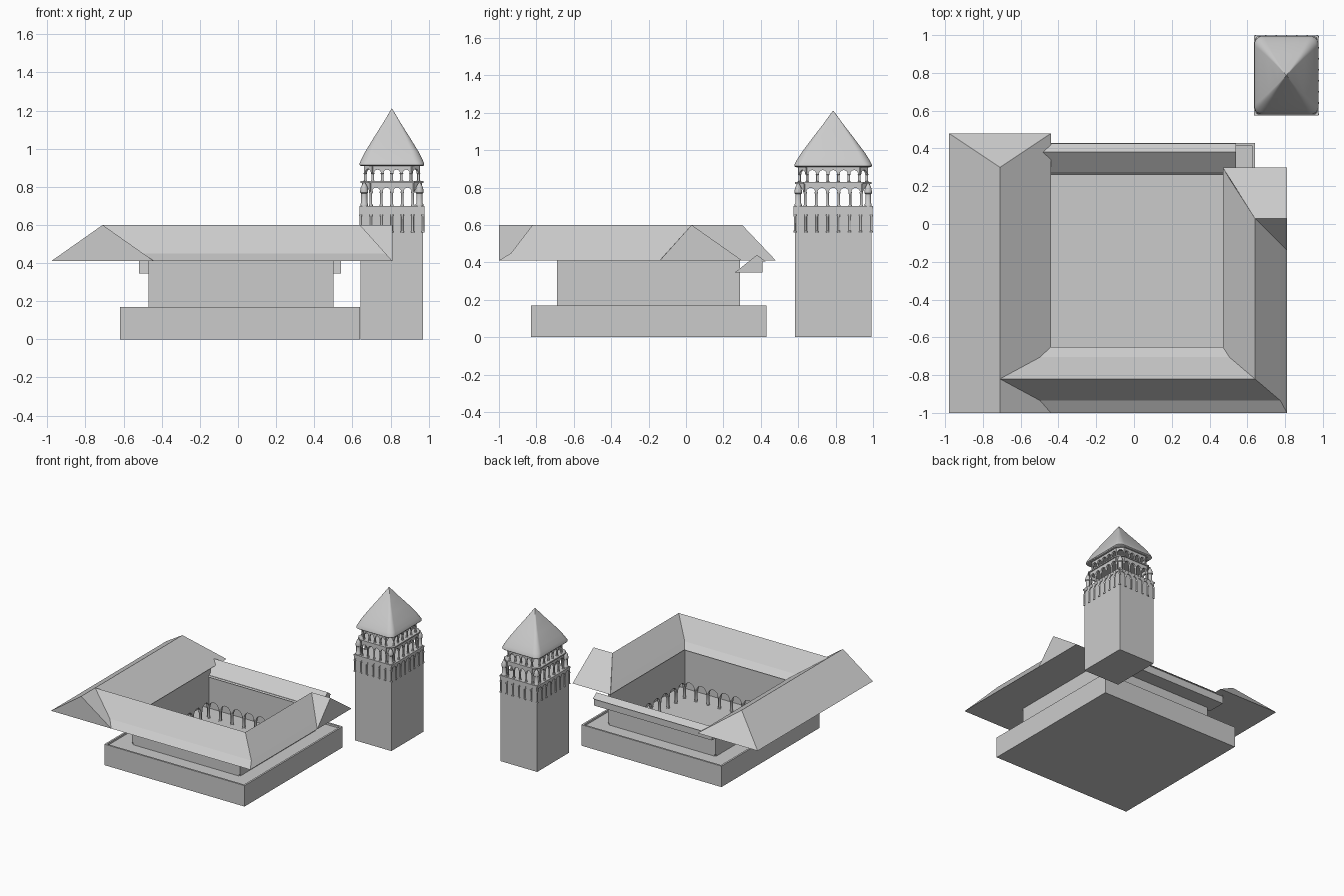
import bpy, bmesh, math
from mathutils import Vector

if "Cube" in bpy.data.objects:
    bpy.data.objects.remove(bpy.data.objects["Cube"])


def make(name, verts, faces, smooth=False):
    me = bpy.data.meshes.new(name)
    me.from_pydata(verts, [], faces)
    bm = bmesh.new()
    bm.from_mesh(me)
    bmesh.ops.recalc_face_normals(bm, faces=bm.faces)
    bm.to_mesh(me)
    bm.free()
    ob = bpy.data.objects.new(name, me)
    bpy.context.collection.objects.link(ob)
    if smooth:
        bpy.ops.object.select_all(action='DESELECT')
        ob.select_set(True)
        bpy.context.view_layer.objects.active = ob
        bpy.ops.object.shade_smooth_by_angle(angle=math.radians(40))
    return ob


def loft(name, rings, smooth=False):
    """Skin equal-length closed rings and cap both ends."""
    n = len(rings[0])
    verts = [p for r in rings for p in r]
    faces = [(k * n + i, k * n + (i + 1) % n, (k + 1) * n + (i + 1) % n, (k + 1) * n + i)
             for k in range(len(rings) - 1) for i in range(n)]
    faces += [tuple(range(n)), tuple(range(len(verts) - n, len(verts)))]
    return make(name, verts, faces, smooth)


def box(name, x0, x1, y0, y1, z0, z1):
    return loft(name, [[(x0, y0, z), (x1, y0, z), (x1, y1, z), (x0, y1, z)] for z in (z0, z1)])


def circle(x, y, r, z, n=10):
    return [(x + r * math.cos(2 * math.pi * i / n), y + r * math.sin(2 * math.pi * i / n), z) for i in range(n)]


def turned(name, x, y, profile):
    return loft(name, [circle(x, y, r, z) for r, z in profile], True)


def ring_wall(name, x0, x1, y0, y1, t, z0, z1):
    box(name + "_front", x0, x1, y0, y0 + t, z0, z1)
    box(name + "_back", x0, x1, y1 - t, y1, z0, z1)
    box(name + "_left", x0, x0 + t, y0 + t, y1 - t, z0, z1)
    box(name + "_right", x1 - t, x1, y0 + t, y1 - t, z0, z1)


def arcade(name, a, b, n, z0, zs, z1, t, cr):
    """Row of n arches from a to b: pierced spandrel on round columns."""
    a, b = Vector(a), Vector(b)
    L = (b - a).length
    d = (b - a) / L
    nrm = Vector((-d.y, d.x)) * t / 2
    w = L / n
    r = w / 2 - cr
    out = [(0, z1), (L, z1), (L, zs)]
    for k in reversed(range(n)):
        out += [((k + .5) * w + r * math.cos(math.pi * i / 10), zs + r * math.sin(math.pi * i / 10))
                for i in range(11)]
    out.append((0, zs))
    rings = [[(*(a + d * u + nrm * s), z) for u, z in out] for s in (-1, 1)]
    loft(name + "_arches", rings)
    for k in range(n + 1):
        p = a + d * w * k
        h = zs - z0
        turned(name + "_column", p.x, p.y,
               [(cr * 1.4, z0), (cr * 1.4, z0 + h * .08), (cr, z0 + h * .1),
                (cr, zs - h * .12), (cr * 1.4, zs - h * .06), (cr * 1.4, zs)])


# Ground storey: outer wall, floor and terrace around the courtyard
ring_wall("ground_wall", -.62, .64, -.83, .43, .015, 0, .17)
box("floor", -.62, .64, -.83, .43, 0, .006)
ring_wall("terrace", -.61, .63, -.82, .42, .14, .145, .155)

# Courtyard arcade
X0, X1, Y0, Y1 = -.46, .49, -.68, .28
corners = [(X0, Y0), (X1, Y0), (X1, Y1), (X0, Y1)]
for i in range(4):
    arcade("courtyard", corners[i], corners[(i + 1) % 4], 9, 0, .10, .17, .02, .011)

# Upper storey walls, lower at the back
box("upper_wall_front", -.47, .5, -.69, -.67, .17, .415)
box("upper_wall_back", -.47, .5, .27, .29, .17, .355)
box("upper_wall_left", -.47, -.45, -.67, .29, .17, .415)
box("upper_wall_right", .48, .5, -.67, .29, .17, .415)

# Left roof wing: gable in front, hip at the back
make("left_roof",
     [(-.98, -1, .41), (-.71, -1, .6), (-.44, -1, .41), (-.98, .48, .41), (-.71, .3, .6), (-.44, .48, .41)],
     [(0, 1, 4, 3), (1, 2, 5, 4), (0, 2, 1), (3, 4, 5), (0, 3, 5, 2)])

# Front and right roof wings: one profile, mitred round the corner
zs = [.41, .45, .6, .45, .41]
fy = [-1, -.935, -.82, -.705, -.65]
lx = [-.44, -.5, -.71, -.5, -.44]
rx = [.81, .775, .64, .505, .47]
ry = [-.14, -.105, .03, .24, .30]
loft("front_right_roof", [list(zip(lx, fy, zs)), list(zip(rx, fy, zs)), list(zip(rx, ry, zs))])

# Cross gable ending the right wing
make("right_cross_gable",
     [(.64, .03, .6), (.81, .03, .6), (.81, -.14, .41), (.81, .3, .41), (.47, .3, .41)],
     [(0, 2, 1), (0, 1, 3, 4), (1, 2, 3), (2, 3, 4)])

# Low back roof
loft("back_roof", [[(x, .26, .345), (x, .38, .44), (x, .425, .405), (x, .41, .405), (x, .41, .345)]
                   for x in (-.52, .54)])

# Tower shaft with blind arcade
cx, cy = .807, .787
box("tower_shaft", .643, .971, .582, .992, 0, .69)
tc = [(.643, .582), (.971, .582), (.971, .992), (.643, .992)]
for i in range(4):
    arcade("blind", tc[i], tc[(i + 1) % 4], (6, 7)[i % 2], .56, .655, .69, .012, .006)
box("tower_ledge", .636, .978, .575, .999, .688, .70)


def octagon(hx, hy, c):
    return [(cx + sx * u, cy + sy * v) for sx, sy, u, v in
            [(-1, -1, hx - c, hy), (1, -1, hx - c, hy), (1, -1, hx, hy - c), (1, 1, hx, hy - c),
             (1, 1, hx - c, hy), (-1, 1, hx - c, hy), (-1, 1, hx, hy - c), (-1, -1, hx, hy - c)]]


# Two open belfry storeys, each with a ledge
for label, hx, hy, z0, spring, z1 in [("lower_belfry", .15, .19, .70, .775, .82),
                                      ("upper_belfry", .14, .18, .83, .872, .908)]:
    pts = octagon(hx, hy, .04)
    for i in range(8):
        arcade(label, pts[i], pts[(i + 1) % 8], (4, 1, 5, 1)[i % 4], z0, spring, z1, .014, .007)
    ledge = octagon(hx + .015, hy + .015, .045)
    loft(label + "_ledge", [[(x, y, z) for x, y in ledge] for z in (z1, z1 + .01)])

# Corner turrets
for sx in (-1, 1):
    for sy in (-1, 1):
        turned("corner_turret", cx + sx * .145, cy + sy * .187,
               [(.02, .70), (.02, .71), (.016, .715), (.016, .765), (.021, .77), (.021, .78),
                (.018, .797), (.012, .81), (.004, .822), (.003, .832)])


# Tower roof: rounded pyramid
def rounded(s, z, c):
    hx, hy, r = .17 * s, .208 * s, c * s
    pts = []
    for q, (sx, sy) in enumerate([(1, 1), (-1, 1), (-1, -1), (1, -1)]):
        for i in range(7):
            t = math.pi / 2 * (q + i / 6)
            pts.append((cx + sx * (hx - r) + r * math.cos(t), cy + sy * (hy - r) + r * math.sin(t), z))
    return pts


loft("tower_roof", [rounded(s, z, c) for s, z, c in
                    [(.97, .91, .045), (1, .915, .045), (.99, .925, .045), (.94, .945, .05),
                     (.82, .985, .045), (.55, 1.06, .04), (.27, 1.135, .035), (.01, 1.21, .03)]], True)
